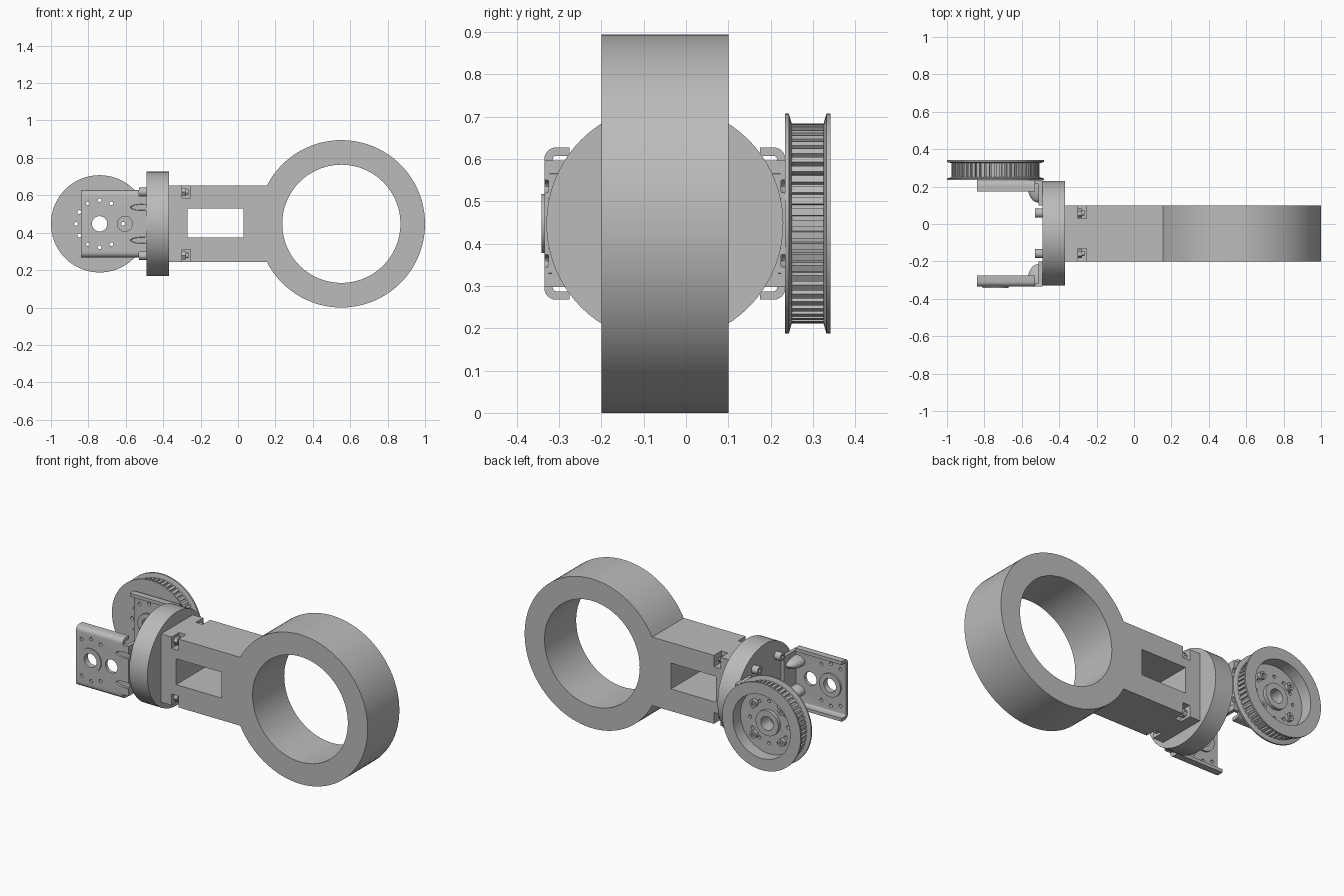
import bpy, bmesh, math
from mathutils import Matrix, Vector

if "Cube" in bpy.data.objects:
    bpy.data.objects.remove(bpy.data.objects["Cube"])

grey = bpy.data.materials.new("plain grey")
grey.use_nodes = True
grey.diffuse_color = (0.5, 0.5, 0.5, 1)
grey.node_tree.nodes["Principled BSDF"].inputs["Base Color"].default_value = (0.5, 0.5, 0.5, 1)

MID_Y, MID_Z = -0.05, 0.4475      # centre lines of the clamp and the bracket
HUB_X = -0.74                     # pulley axis
# Each axis lists the coordinate slots of (first, second, extrusion) values
SLOTS = {"X": (1, 2, 0), "Y": (0, 2, 1), "Z": (0, 1, 2)}


def finish(name, bm):
    bmesh.ops.recalc_face_normals(bm, faces=bm.faces)
    mesh = bpy.data.meshes.new(name)
    bm.to_mesh(mesh)
    bm.free()
    mesh.materials.append(grey)
    ob = bpy.data.objects.new(name, mesh)
    bpy.context.collection.objects.link(ob)
    return ob


def prism(name, points, axis, lo, hi):
    bm = bmesh.new()
    a, b, c = SLOTS[axis]
    ends = []
    for level in (lo, hi):
        ring = []
        for p in points:
            co = [0, 0, 0]
            co[a], co[b], co[c] = p[0], p[1], level
            ring.append(bm.verts.new(co))
        ends.append(ring)
        bm.faces.new(ring)
    n = len(points)
    for i in range(n):
        j = (i + 1) % n
        bm.faces.new((ends[0][i], ends[0][j], ends[1][j], ends[1][i]))
    return finish(name, bm)


def arc(cx, cy, r, start, end, n):
    steps = [math.radians(start + (end - start) * i / n) for i in range(n + 1)]
    return [(cx + r * math.cos(t), cy + r * math.sin(t)) for t in steps]


def cyl(name, axis, cx, cy, r, lo, hi, n=32):
    return prism(name, arc(cx, cy, r, 0, 360, n)[:-1], axis, lo, hi)


def box(name, x, y, z):
    return prism(name, [(x[0], y[0]), (x[1], y[0]), (x[1], y[1]), (x[0], y[1])], "Z", *z)


def ellipsoid(name, centre, size):
    bm = bmesh.new()
    bmesh.ops.create_uvsphere(bm, u_segments=24, v_segments=12, radius=1,
                              matrix=Matrix.Translation(centre) @ Matrix.Diagonal((*size, 1)))
    return finish(name, bm)


def cut(ob, cutters):
    for c in cutters:
        mod = ob.modifiers.new("cut", "BOOLEAN")
        mod.operation, mod.object, mod.solver = "DIFFERENCE", c, "EXACT"
        bpy.context.view_layer.objects.active = ob
        bpy.ops.object.modifier_apply(modifier=mod.name)
    for c in cutters:
        bpy.data.objects.remove(c)


def mirrored(ob, name):
    bm = bmesh.new()
    bm.from_mesh(ob.data)
    for v in bm.verts:
        v.co.y = 2 * MID_Y - v.co.y
    return finish(name, bm)


# Ring clamp with its arm, window and corner pockets
RING_X, RING_R, HALF = 0.5525, 0.4475, 0.205
lean = math.degrees(math.asin(HALF / RING_R))
outline = arc(RING_X, MID_Z, RING_R, -180 + lean, 180 - lean, 72)
outline += [(-0.37, MID_Z + HALF), (-0.37, MID_Z - HALF)]
clamp = prism("ring_clamp", outline, "Y", -0.2, 0.1)
cutters = [cyl("bore_cutter", "Y", RING_X, MID_Z, 0.316, -1, 1, 72),
           box("window_cutter", (-0.27, 0.03), (-1, 1), (0.375, 0.53))]
bolts = [(MID_Y + sy * 0.108, MID_Z + sz * 0.17, sy, sz) for sy in (-1, 1) for sz in (-1, 1)]
for y, z, sy, sz in bolts:
    cutters.append(box("pocket_cutter", (-0.3, -0.255),
                       sorted((y - sy * 0.028, y + sy * 0.1)),
                       sorted((z - sz * 0.033, z + sz * 0.1))))
cut(clamp, cutters)

# Round mounting disc and the four bolts through it
cyl("mounting_disc", "X", MID_Y, MID_Z, 0.28, -0.49, -0.37, 72)
for y, z, sy, sz in bolts:
    head = cyl("bolt_head", "X", y, z, 0.024, -0.53, -0.485, 24)
    cut(head, [cyl("socket_cutter", "X", y, z, 0.012, -0.6, -0.512, 6)])
    cyl("bolt_nut", "X", y, z, 0.024, -0.31, -0.278, 6)
    cyl("bolt_end", "X", y, z, 0.013, -0.31, -0.265, 16)

# Side bracket: channel plate with rounded lips, foot, ribs and bearing boss
OUT, LIP, WALL, EDGE, TALL = -0.335, -0.275, 0.02, 0.028, 0.18
top = MID_Z + TALL
upper = [(LIP, top - WALL), (LIP, top)] + arc(OUT + EDGE, top - EDGE, EDGE, 90, 180, 6)
inner = arc(OUT + EDGE, top - EDGE, EDGE - WALL, 180, 90, 4)
lower = [(y, 2 * MID_Z - z) for y, z in reversed(upper)]
inner_low = [(y, 2 * MID_Z - z) for y, z in reversed(inner)]
plate = prism("front_bracket_plate", upper + lower + inner_low + inner, "X", -0.84, -0.53)
neck = box("front_bracket_neck", (-0.535, -0.49), (OUT, OUT + WALL), (0.298, 0.597))
foot = box("front_bracket_foot", (-0.51, -0.49), (OUT, -0.2), (0.298, 0.597))
boss = cyl("front_bearing_boss", "Y", HUB_X, MID_Z, 0.07, OUT - 0.006, OUT + 0.03, 40)
ribs = []
for z in (MID_Z - 0.088, MID_Z + 0.088):
    rib = ellipsoid("front_bracket_rib", (-0.515, -0.31, z), (0.055, 0.095, 0.034))
    cut(rib, [box("trim_cutter", (-1, 0), (-1, OUT + 0.01), (0, 1)),
              box("trim_cutter", (-0.488, 0), (-1, 1), (0, 1))])
    ribs.append(rib)
    for part in (plate, neck, foot):
        cut(part, [ellipsoid("slot_cutter", (-0.515, OUT, z), (0.06, 0.025, 0.017))])

holes = [cyl("hole_cutter", "Y", HUB_X + 0.135, MID_Z, 0.04, -1, 1)]
for deg in (60, 90, 120, 240, 270, 300):
    x, z = arc(HUB_X, MID_Z, 0.126, deg, deg, 1)[0]
    holes.append(cyl("hole_cutter", "Y", x, z, 0.01, -1, 1, 16))
holes.append(cyl("hole_cutter", "Y", HUB_X, MID_Z, 0.055, -1, 1))
cut(plate, holes)
cut(boss, [cyl("hole_cutter", "Y", HUB_X, MID_Z, 0.041, -1, 1)])
for part in [plate, neck, foot, boss] + ribs:
    mirrored(part, part.name.replace("front", "back"))

# Toothed pulley: lathed body with flared flanges and a recessed web
section = [(0.19, 0.342), (0.26, 0.342), (0.26, 0.332), (0.236, 0.325), (0.222, 0.325),
           (0.222, 0.25), (0.236, 0.25), (0.26, 0.243), (0.26, 0.234), (0.041, 0.234),
           (0.041, 0.29), (0.075, 0.29), (0.075, 0.27), (0.19, 0.27)]
bm = bmesh.new()
loop = [bm.verts.new((HUB_X + r, y, MID_Z)) for r, y in section]
edges = [bm.edges.new((loop[i - 1], loop[i])) for i in range(len(loop))]
bmesh.ops.spin(bm, geom=loop + edges, cent=(HUB_X, 0, MID_Z), axis=(0, 1, 0),
               angle=2 * math.pi, steps=72)
bmesh.ops.remove_doubles(bm, verts=bm.verts, dist=0.0001)
pulley = finish("pulley_body", bm)
cut(pulley, [cyl("hole_cutter", "Y", *arc(HUB_X, MID_Z, 0.126, d, d, 1)[0], 0.01, 0, 1, 16)
             for d in range(0, 360, 30)])

# Belt teeth around the pulley
TEETH = 54
bm = bmesh.new()
for i in range(TEETH):
    turn = Matrix.Rotation(2 * math.pi * i / TEETH, 4, "Y")
    place = Matrix.Translation((HUB_X, 0.2875, MID_Z)) @ turn @ Matrix.Translation((0.227, 0, 0))
    bmesh.ops.create_cube(bm, size=1, matrix=place @ Matrix.Diagonal((0.018, 0.076, 0.016, 1)))
finish("pulley_teeth", bm)

# Screws in the pulley web
for deg in (45, 135, 225, 315):
    x, z = arc(HUB_X, MID_Z, 0.132, deg, deg, 1)[0]
    screw = cyl("pulley_screw", "Y", x, z, 0.022, 0.265, 0.292, 24)
    cut(screw, [cyl("socket_cutter", "Y", x, z, 0.011, 0.28, 0.4, 6)])

# Smooth round surfaces, keeping hard edges sharp
bpy.ops.object.select_all(action="DESELECT")
for ob in bpy.context.scene.objects:
    if ob.type == "MESH" and grey.name in ob.data.materials:
        ob.select_set(True)
        bpy.context.view_layer.objects.active = ob
bpy.ops.object.shade_smooth_by_angle(angle=math.radians(30))
